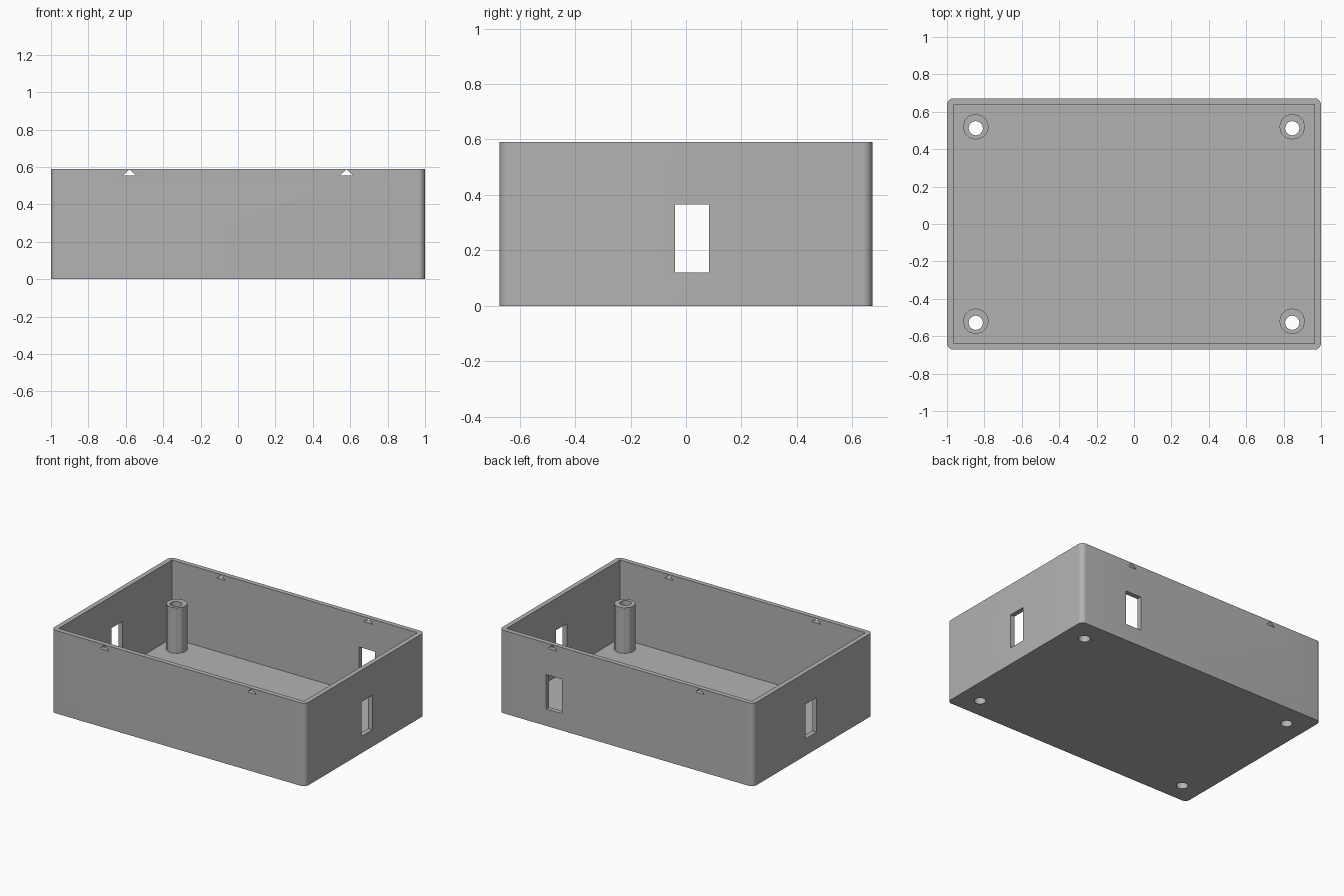
import bpy
import bmesh
import math

if "Cube" in bpy.data.objects:
    bpy.data.objects.remove(bpy.data.objects["Cube"], do_unlink=True)

HX, HY, HEIGHT = 1.0, 0.672, 0.59
WALL, RADIUS = 0.034, 0.035
POST_X, POST_Y, POST_TOP = 0.846, 0.52, 0.358

grey = bpy.data.materials.new("plain grey")
grey.use_nodes = True
grey.diffuse_color = (0.45, 0.45, 0.45, 1)
grey.node_tree.nodes["Principled BSDF"].inputs["Base Color"].default_value = (0.45, 0.45, 0.45, 1)


def make_object(name, bm):
    bmesh.ops.recalc_face_normals(bm, faces=bm.faces[:])
    mesh = bpy.data.meshes.new(name)
    bm.to_mesh(mesh)
    bm.free()
    mesh.materials.append(grey)
    obj = bpy.data.objects.new(name, mesh)
    bpy.context.collection.objects.link(obj)
    return obj


def prism(name, outline, vector):
    """Extrude a closed outline of 3D points along a vector."""
    bm = bmesh.new()
    face = bm.faces.new([bm.verts.new(p) for p in outline])
    top = bmesh.ops.extrude_face_region(bm, geom=[face])["geom"]
    moved = [v for v in top if isinstance(v, bmesh.types.BMVert)]
    bmesh.ops.translate(bm, verts=moved, vec=vector)
    return make_object(name, bm)


def box(name, low, high):
    outline = [(low[0], low[1], low[2]), (high[0], low[1], low[2]),
               (high[0], high[1], low[2]), (low[0], high[1], low[2])]
    return prism(name, outline, (0, 0, high[2] - low[2]))


def cylinder(name, x, y, radius, low, high, sides):
    angles = [math.tau * i / sides for i in range(sides)]
    outline = [(x + radius * math.cos(a), y + radius * math.sin(a), low) for a in angles]
    return prism(name, outline, (0, 0, high - low))


def cut(target, cutter):
    cutter.hide_render = True
    mod = target.modifiers.new("cut", "BOOLEAN")
    mod.operation = "DIFFERENCE"
    mod.solver = "EXACT"
    mod.object = cutter
    bpy.context.view_layer.objects.active = target
    bpy.ops.object.modifier_apply(modifier=mod.name)


# Outer shell with rounded upright corners
outline = []
for corner, (sx, sy) in enumerate([(1, 1), (-1, 1), (-1, -1), (1, -1)]):
    for step in range(9):
        a = math.radians(90 * corner + 90 * step / 8)
        outline.append((sx * (HX - RADIUS) + RADIUS * math.cos(a),
                        sy * (HY - RADIUS) + RADIUS * math.sin(a), 0))
case = prism("case", outline, (0, 0, HEIGHT))

cutters = []
# Square-cornered cavity
cutters.append(box("cavity_cutter", (WALL - HX, WALL - HY, WALL), (HX - WALL, HY - WALL, 1)))
# Windows through both end walls and the back wall
for side in (-1, 1):
    cutters.append(box("end_window_cutter", (side * HX - 0.1, -0.04, 0.12),
                       (side * HX + 0.1, 0.083, 0.365)))
cutters.append(box("back_window_cutter", (0.507, HY - 0.1, 0.12), (0.63, HY + 0.1, 0.365)))
# Triangular snap holes just under the rim, front and back
for x in (-0.58, 0.58):
    profile = [(x - 0.035, -1, 0.555), (x + 0.035, -1, 0.555), (x, -1, 0.587)]
    cutters.append(prism("snap_hole_cutter", profile, (0, 2, 0)))
for cutter in cutters:
    cut(case, cutter)

# Screw posts with bores running on through the floor
posts = []
for x, side in ((-POST_X, "right"), (POST_X, "left")):
    for y, end in ((-POST_Y, "front"), (POST_Y, "back")):
        post = cylinder(end + "_" + side + "_post", x, y, 0.069, WALL - 0.004, POST_TOP, 12)
        bore = cylinder("bore_cutter", x, y - 0.008, 0.038, -0.1, 1, 24)
        cut(post, bore)
        cut(case, bore)
        cutters.append(bore)
        posts.append(post)

for cutter in cutters:
    bpy.data.objects.remove(cutter, do_unlink=True)

# Smooth the rounded corners and bores, keep real edges sharp
for obj in [case] + posts:
    bpy.ops.object.select_all(action="DESELECT")
    obj.select_set(True)
    bpy.context.view_layer.objects.active = obj
    bpy.ops.object.shade_smooth_by_angle(angle=math.radians(25))
